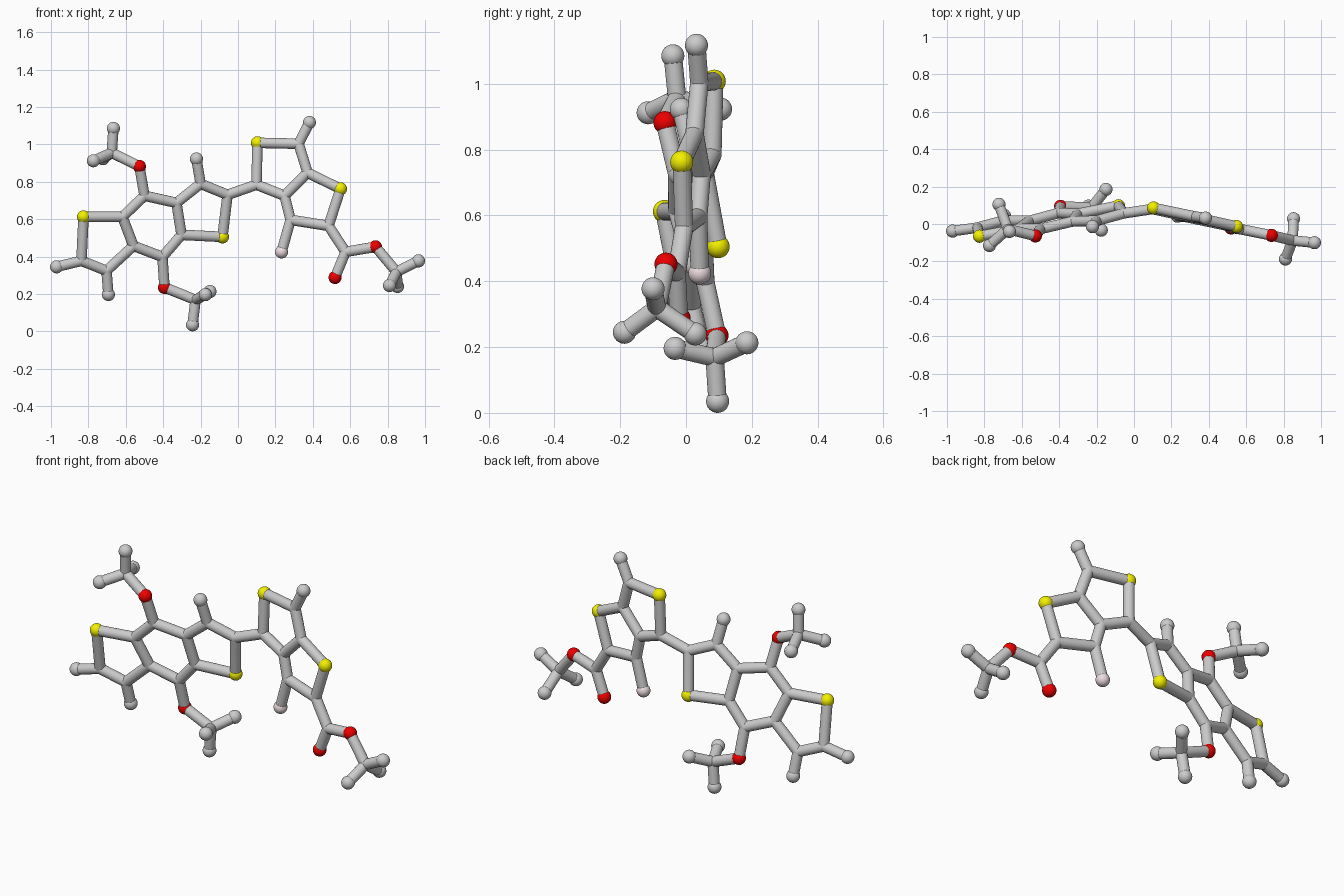
import bpy, bmesh
from mathutils import Vector, Matrix

if "Cube" in bpy.data.objects:
    bpy.data.objects.remove(bpy.data.objects["Cube"])

BALL, STICK = 0.035, 0.028

# Two flat halves: depth y follows from each half's tilted plane
def left(x, z):
    return Vector((x, 0.217 + 0.19 * x - 0.205 * z, z))

def right(x, z):
    return Vector((x, 0.077 - 0.206 * x + 0.03 * z, z))

atoms = {
    # left three-ring core
    "S1": left(-.826, .612), "c1": left(-.837, .377), "c2": left(-.703, .324),
    "c3": left(-.559, .457), "c4": left(-.618, .612), "c5": left(-.50, .725),
    "c6": left(-.329, .687), "c7": left(-.302, .516), "c8": left(-.404, .398),
    "c9": left(-.20, .789), "c10": left(-.056, .73), "S2": left(-.083, .505),
    "H1": left(-.97, .345), "H2": left(-.693, .197), "H3": left(-.222, .922),
    # upper left side arm
    "O1": left(-.527, .882), "c11": Vector((-.675, -.027, .955)),
    "H4": Vector((-.666, -.04, 1.085)), "H5": Vector((-.773, -.115, .912)),
    "H6": Vector((-.722, .105, .923)),
    # lower left side arm
    "O2": left(-.393, .235), "c12": Vector((-.227, .087, .168)),
    "H7": Vector((-.243, .096, .035)), "H8": Vector((-.15, .185, .213)),
    "H9": Vector((-.175, -.033, .196)),
    # right two-ring part
    "c13": right(.099, .784), "S3": right(.104, 1.008), "c14": right(.324, 1.003),
    "c15": right(.372, .848), "c16": right(.249, .725), "S4": right(.548, .762),
    "c17": right(.484, .564), "c18": right(.281, .596), "F1": right(.233, .425),
    "H10": right(.382, 1.117),
    # right tail
    "c19": right(.575, .425), "O3": right(.519, .288), "O4": right(.735, .452),
    "c20": right(.848, .318), "H11": Vector((.965, -.1, .377)),
    "H12": Vector((.81, -.187, .245)), "H13": Vector((.853, .028, .24)),
}

# Chains of connected atoms
chains = """S1 c1 c2 c3 c4 S1
c4 c5 c6 c7 c8 c3
c6 c9 c10 S2 c7
c1 H1
c2 H2
c9 H3
c5 O1 c11 H4
H5 c11 H6
c8 O2 c12 H7
H8 c12 H9
c10 c13 S3 c14 c15 c16 c13
c15 S4 c17 c18 c16
c18 F1
c14 H10
c17 c19 O3
c19 O4 c20 H11
H12 c20 H13"""

def finish(bm, name, colour=None):
    for f in bm.faces:
        f.smooth = True
    mesh = bpy.data.meshes.new(name)
    bm.to_mesh(mesh)
    bm.free()
    obj = bpy.data.objects.new(name, mesh)
    bpy.context.collection.objects.link(obj)
    if colour:
        mat = bpy.data.materials.new(name + "_colour")
        mat.diffuse_color = colour
        mat.use_nodes = True
        mat.node_tree.nodes["Principled BSDF"].inputs["Base Color"].default_value = mat.diffuse_color
        mesh.materials.append(mat)
    return obj

def balls(name, letter, radius, colour=None):
    bm = bmesh.new()
    for key, p in atoms.items():
        if key[0] == letter:
            bmesh.ops.create_uvsphere(bm, u_segments=32, v_segments=16, radius=radius,
                                      matrix=Matrix.Translation(p))
    return finish(bm, name, colour)

# Coloured and grey end balls, plus rounded stick joints
balls("sulfur_balls", "S", BALL, (0.9, 0.87, 0.0, 1))
balls("oxygen_balls", "O", BALL, (0.85, 0.0, 0.0, 1))
balls("fluorine_ball", "F", BALL, (0.85, 0.72, 0.74, 1))
balls("hydrogen_balls", "H", BALL)
balls("carbon_joints", "c", STICK)

# Bond sticks
bm = bmesh.new()
for chain in chains.splitlines():
    keys = chain.split()
    for ka, kb in zip(keys, keys[1:]):
        a, b = atoms[ka], atoms[kb]
        d = b - a
        m = Matrix.Translation((a + b) / 2) @ d.to_track_quat('Z', 'Y').to_matrix().to_4x4()
        bmesh.ops.create_cone(bm, segments=24, radius1=STICK, radius2=STICK,
                              depth=d.length, matrix=m)
finish(bm, "bond_sticks")
